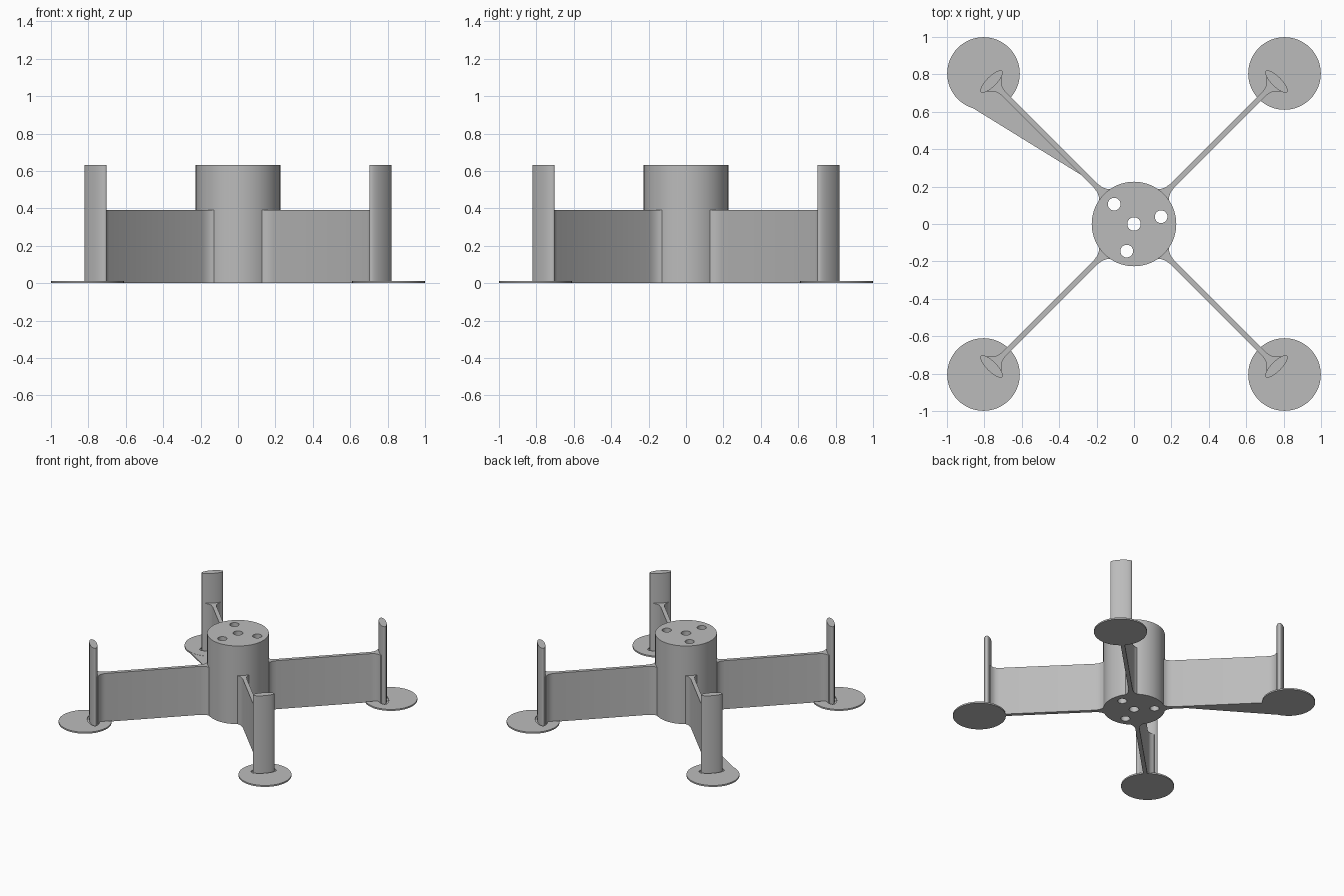
import bpy, bmesh
from math import sin, cos, pi, radians
from mathutils import Matrix

cube = bpy.data.objects.get("Cube")
if cube:
    bpy.data.objects.remove(cube)

grey = bpy.data.materials.new("plain grey")
grey.use_nodes = True
COLOUR = (0.5, 0.5, 0.5, 1)
grey.diffuse_color = COLOUR
grey.node_tree.nodes["Principled BSDF"].inputs["Base Color"].default_value = COLOUR


def ellipse(cx, cy, rx, ry, sides=64):
    return [(cx + rx * cos(2 * pi * i / sides), cy + ry * sin(2 * pi * i / sides))
            for i in range(sides)]


def prism(name, outline, z0, z1, turn=0):
    """Extrude a plan outline from z0 to z1, turned about the z axis."""
    bm = bmesh.new()
    base = bm.faces.new([bm.verts.new((x, y, z0)) for x, y in outline])
    top = bmesh.ops.extrude_face_region(bm, geom=[base])["geom"]
    bmesh.ops.translate(bm, vec=(0, 0, z1 - z0),
                        verts=[v for v in top if isinstance(v, bmesh.types.BMVert)])
    bmesh.ops.recalc_face_normals(bm, faces=bm.faces)
    bm.transform(Matrix.Rotation(radians(turn), 4, "Z"))
    mesh = bpy.data.meshes.new(name)
    bm.to_mesh(mesh)
    bm.free()
    mesh.materials.append(grey)
    obj = bpy.data.objects.new(name, mesh)
    bpy.context.collection.objects.link(obj)
    return obj


def cut(obj, cutter):
    cutter.hide_render = True
    cutter.hide_set(True)
    mod = obj.modifiers.new("cut", "BOOLEAN")
    mod.operation = "DIFFERENCE"
    mod.solver = "EXACT"
    mod.object = cutter
    bpy.context.view_layer.objects.active = obj
    bpy.ops.object.modifier_apply(modifier=mod.name)
    bpy.data.objects.remove(cutter)


def smooth(obj):
    bpy.ops.object.select_all(action="DESELECT")
    obj.select_set(True)
    bpy.context.view_layer.objects.active = obj
    bpy.ops.object.shade_smooth_by_angle(angle=radians(35))


# Hub with a centre bore and three holes round it
hub = prism("hub", ellipse(0, 0, 0.226, 0.226, 96), 0, 0.632)
cut(hub, prism("bore", ellipse(0, 0, 0.036, 0.036, 32), -0.1, 0.8))
for angle in (15, 135, 255):
    cut(hub, prism("hole", ellipse(0.15, 0, 0.034, 0.034, 32), -0.1, 0.8, angle))
smooth(hub)

# Arm plan: half widths flare at the hub and at the post
side = [(0.2, 0.06), (0.222, 0.042), (0.235, 0.03), (0.255, 0.02), (0.285, 0.015),
        (0.99, 0.015), (1.015, 0.02), (1.035, 0.032), (1.052, 0.055), (1.07, 0.06)]
arm_plan = side + [(u, -v) for u, v in reversed(side)]

corners = {"back_left": 45, "back_right": 135, "front_right": 225, "front_left": 315}
for place, turn in corners.items():
    smooth(prism(place + "_arm", arm_plan, 0, 0.392, turn))
    smooth(prism(place + "_post", ellipse(1.077, 0, 0.027, 0.08), 0, 0.632, turn))

    # Foot pad with a shallow recess round the post and arm end
    pad = prism(place + "_foot_pad", ellipse(1.138, 0, 0.194, 0.194), 0, 0.012, turn)
    cut(pad, prism("post_recess", ellipse(1.077, 0, 0.042, 0.095), 0.004, 0.1, turn))
    slot = [(0.9, -0.028), (1.07, -0.028), (1.07, 0.028), (0.9, 0.028)]
    cut(pad, prism("arm_recess", slot, 0.004, 0.1, turn))
    smooth(pad)

# Thin gusset on the ground beside one arm
prism("gusset", [(-0.23, 0.23), (-0.67, 0.67), (-0.87, 0.625)], 0, 0.011)
